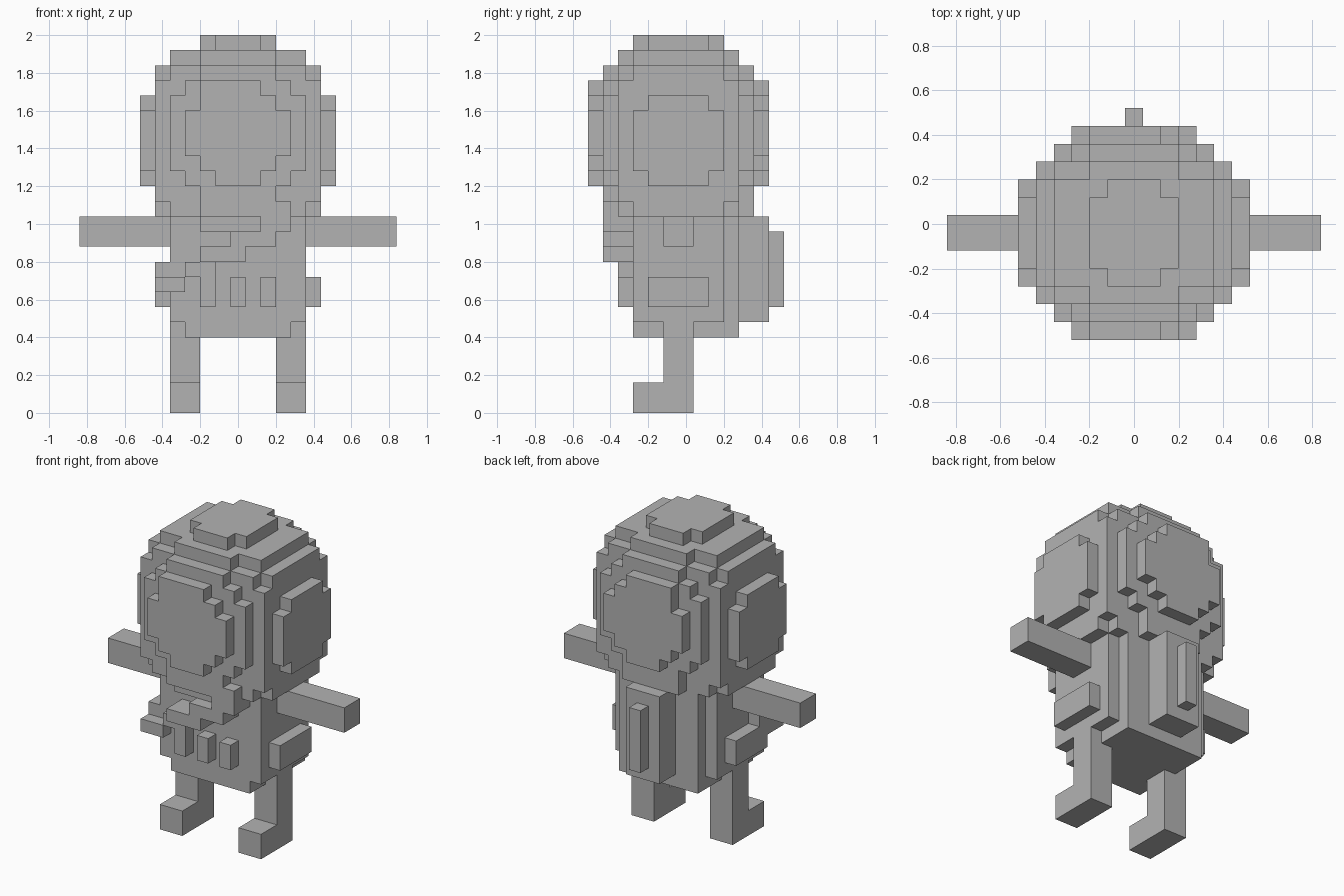
import bpy, bmesh, math
from mathutils import Vector

if "Cube" in bpy.data.objects:
    bpy.data.objects.remove(bpy.data.objects["Cube"], do_unlink=True)

UNIT = 0.08
gray = bpy.data.materials.new("light_gray")
gray.use_nodes = True
gray.diffuse_color = (0.45, 0.45, 0.45, 1)
gray.node_tree.nodes["Principled BSDF"].inputs["Base Color"].default_value = (0.45, 0.45, 0.45, 1)

parts = {}      # part name -> set of block cells
taken = set()   # all cells used so far


def block(part, xs, ys, zs):
    """Fill an inclusive range of cells, given as (first, last) per axis."""
    for x in range(xs[0], xs[1] + 1):
        for y in range(ys[0], ys[1] + 1):
            for z in range(zs[0], zs[1] + 1):
                if (x, y, z) not in taken:
                    taken.add((x, y, z))
                    parts.setdefault(part, set()).add((x, y, z))


def slab(part, ys, rows):
    """Stack rows (half width, bottom, top) into a stepped disc facing y."""
    for half, low, high in rows:
        block(part, (-half, half), ys, (low, high))


# Head: core, then shrinking stepped discs to the front and back
slab("head", (-3, 2), [(4, 12, 23), (5, 13, 22)])
for inner, middle, outer in ((-4, -5, -6), (3, 4, 5)):
    slab("head", (inner, inner), [(2, 12, 23), (4, 13, 22), (5, 14, 21)])
    slab("head", (middle, middle), [(2, 13, 22), (3, 15, 21), (4, 16, 20)])
    block("face_disc", (-2, 1), (outer, outer), (21, 21))
    slab("face_disc", (outer, outer), [(1, 15, 15), (2, 16, 20), (3, 17, 19)])

# Crown cap and ear discs
block("crown", (-1, 1), (-3, 2), (24, 24))
block("crown", (-2, 2), (-2, 1), (24, 24))
for s in (-6, 6):
    block("ear_disc", (s, s), (-2, 1), (15, 20))
    block("ear_disc", (s, s), (-3, 2), (16, 19))

# Torso with narrower hip row and back
block("torso", (-4, 4), (-3, 2), (6, 11))
block("torso", (-3, 3), (-3, 3), (5, 12))

# Limbs
for side in (-1, 1):
    name = "left" if side > 0 else "right"
    arm = sorted((side * 5, side * 10))
    leg = sorted((side * 3, side * 4))
    block(name + "_arm", arm, (-1, 0), (11, 12))
    block(name + "_arm", sorted((side * 4, side * 5)), (-1, 0), (11, 12))
    block(name + "_leg", leg, (-1, 0), (0, 5))
    block(name + "_foot", leg, (-3, 0), (0, 1))
    block(name + "_hip_pouch", (side * 5, side * 5), (-2, 1), (7, 8))

# Chest buttons
for x in (-2, 0, 2):
    block("chest_buttons", (x, x), (-4, -4), (7, 8))

# Hose winding from the chin down to the right hip
block("hose", (2, 3), (-5, -4), (12, 13))
block("hose", (0, 2), (-5, -4), (11, 11))
block("hose", (-2, 0), (-5, -4), (10, 10))
block("hose", (-3, -2), (-4, -4), (9, 9))
block("hose", (-5, -4), (-4, -3), (8, 8))
block("hose", (-5, -5), (-3, -2), (8, 9))

# Backpack and its fin
block("backpack", (-1, 1), (4, 5), (6, 12))
block("backpack_fin", (0, 0), (6, 6), (7, 11))

# Turn each part into a mesh of its exposed faces
for name, cells in parts.items():
    bm = bmesh.new()
    for cell in cells:
        for axis in range(3):
            for sign in (-1, 1):
                step = [0, 0, 0]
                step[axis] = sign
                if tuple(c + d for c, d in zip(cell, step)) in taken:
                    continue
                n = Vector(step)
                u = Vector([1 if i == (axis + 1) % 3 else 0 for i in range(3)])
                v = n.cross(u)
                mid = Vector(cell) + Vector((0, 0, 0.5)) + n / 2
                corners = (-u - v, u - v, u + v, v - u)
                bm.faces.new([bm.verts.new((mid + c / 2) * UNIT) for c in corners])
    bmesh.ops.remove_doubles(bm, verts=bm.verts, dist=0.001)
    bmesh.ops.dissolve_limit(bm, angle_limit=math.radians(1), verts=bm.verts, edges=bm.edges)
    mesh = bpy.data.meshes.new(name)
    bm.to_mesh(mesh)
    bm.free()
    mesh.materials.append(gray)
    bpy.context.scene.collection.objects.link(bpy.data.objects.new(name, mesh))
